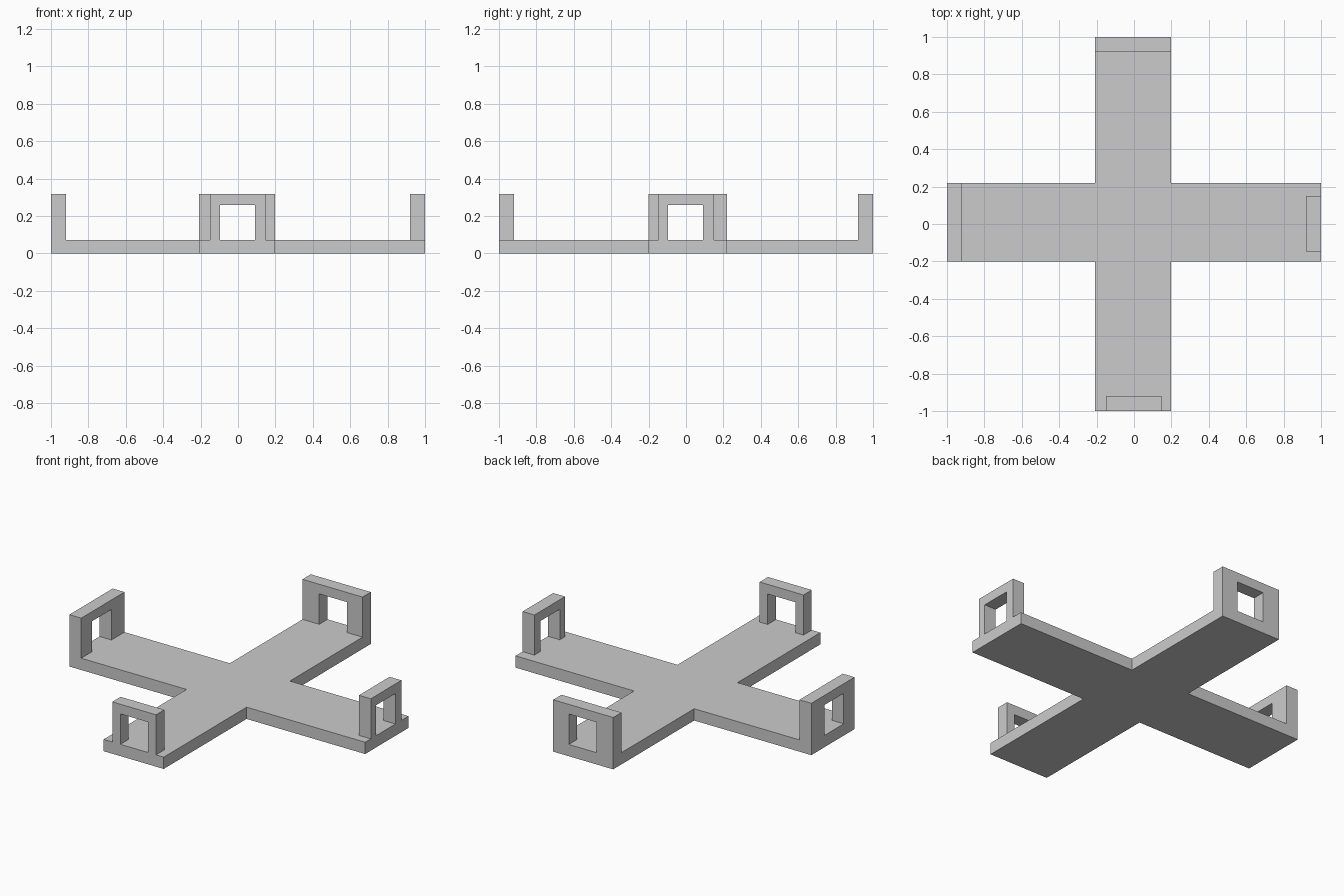
import bpy, bmesh
from mathutils import Vector

if "Cube" in bpy.data.objects:
    bpy.data.objects.remove(bpy.data.objects["Cube"])

PLATE_TOP, FRAME_TOP, WINDOW_TOP = 0.072, 0.317, 0.258
X0, X1 = -0.208, 0.198      # sides of the front-to-back arm
Y0, Y1 = -0.2, 0.218        # sides of the left-to-right arm


def prism(name, points, extrude):
    """Extrude a closed flat outline along a vector."""
    bm = bmesh.new()
    face = bm.faces.new([bm.verts.new(p) for p in points])
    top = bmesh.ops.extrude_face_region(bm, geom=[face])["geom"]
    bmesh.ops.translate(bm, vec=Vector(extrude),
                        verts=[v for v in top if isinstance(v, bmesh.types.BMVert)])
    bmesh.ops.recalc_face_normals(bm, faces=bm.faces)
    mesh = bpy.data.meshes.new(name)
    bm.to_mesh(mesh)
    bm.free()
    obj = bpy.data.objects.new(name, mesh)
    bpy.context.collection.objects.link(obj)
    return obj


def frame(name, axis, start, left, right):
    """Upright arch with a square window, 0.08 thick along the given axis."""
    outline = [(left, PLATE_TOP), (left, FRAME_TOP), (right, FRAME_TOP), (right, PLATE_TOP),
               (0.092, PLATE_TOP), (0.092, WINDOW_TOP),
               (-0.095, WINDOW_TOP), (-0.095, PLATE_TOP)]
    if axis == "x":
        prism(name, [(start, u, z) for u, z in outline], (0.08, 0, 0))
    else:
        prism(name, [(u, start, z) for u, z in outline], (0, 0.08, 0))


# Cross-shaped base plate
cross = [(X0, -1), (X1, -1), (X1, Y0), (1, Y0), (1, Y1), (X1, Y1),
         (X1, 1), (X0, 1), (X0, Y1), (-1, Y1), (-1, Y0), (X0, Y0)]
prism("base_plate", [(x, y, 0) for x, y in cross], (0, 0, PLATE_TOP))

# Narrow frames on the front and right arms, full-width ones on the back and left
frame("front_frame", "y", -1.0, -0.15, 0.146)
frame("right_frame", "x", 0.92, -0.146, 0.15)
frame("back_frame", "y", 0.92, X0, X1)
frame("left_frame", "x", -1.0, Y0, Y1)
